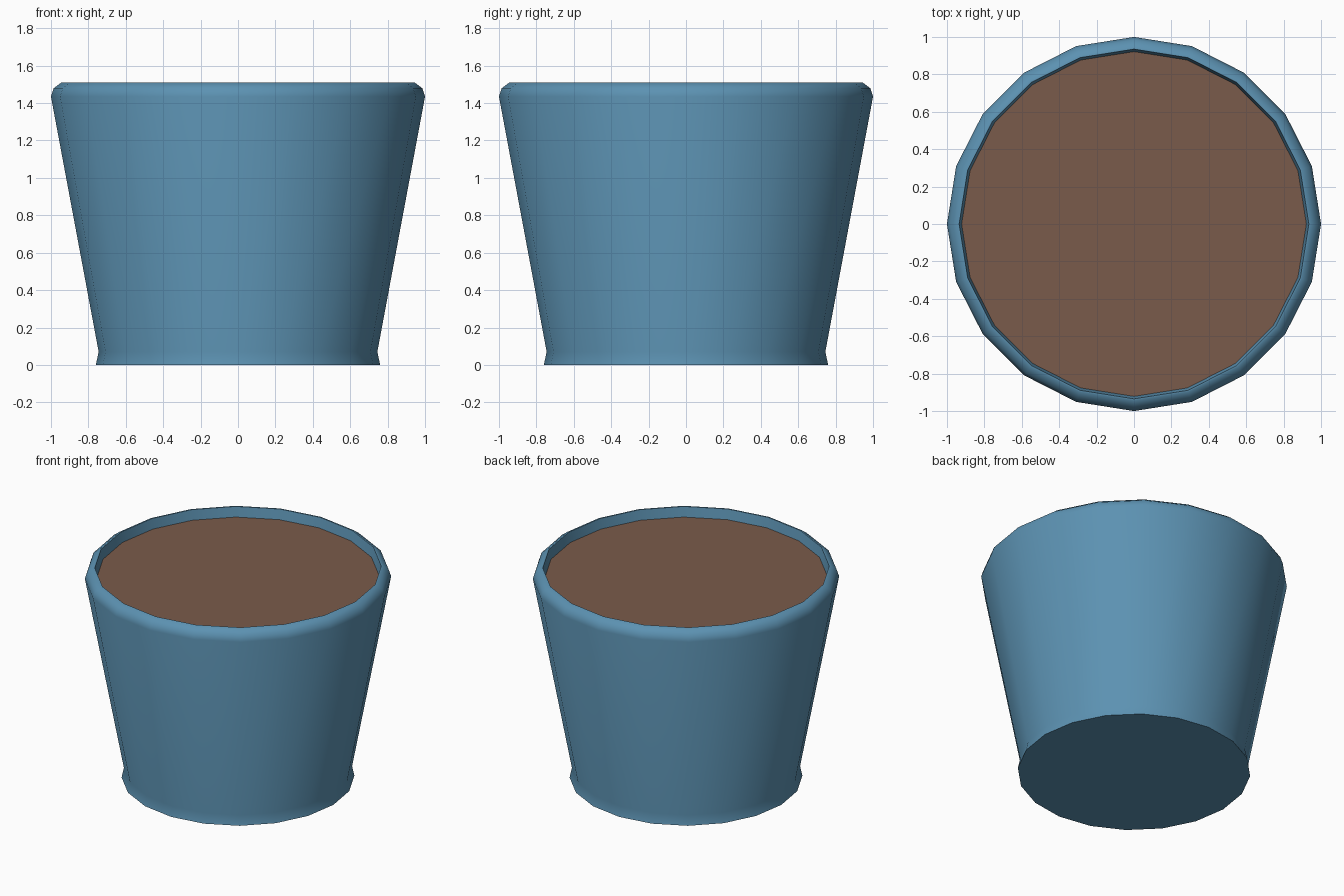
import bpy
import bmesh
import math

SIDES = 20

cube = bpy.data.objects.get("Cube")
if cube:
    bpy.data.objects.remove(cube, do_unlink=True)


def make_material(name, colour):
    mat = bpy.data.materials.new(name)
    mat.use_nodes = True
    mat.diffuse_color = colour
    mat.node_tree.nodes["Principled BSDF"].inputs["Base Color"].default_value = colour
    return mat


def lathe(name, profile, mat):
    """Turn an (radius, height) profile around z; radius 0 closes an end."""
    bm = bmesh.new()
    rings = []
    for radius, z in profile:
        rings.append([bm.verts.new((radius * math.cos(math.tau * i / SIDES),
                                    radius * math.sin(math.tau * i / SIDES), z))
                      for i in range(SIDES)])
    for low, high in zip(rings, rings[1:]):
        for i in range(SIDES):
            j = (i + 1) % SIDES
            bm.faces.new((low[i], low[j], high[j], high[i]))
    # Single flat polygons cap both ends
    bm.faces.new(rings[0][::-1])
    bm.faces.new(rings[-1])
    bmesh.ops.recalc_face_normals(bm, faces=bm.faces)
    mesh = bpy.data.meshes.new(name)
    bm.to_mesh(mesh)
    bm.free()
    mesh.materials.append(mat)
    obj = bpy.data.objects.new(name, mesh)
    bpy.context.collection.objects.link(obj)
    bpy.ops.object.select_all(action='DESELECT')
    obj.select_set(True)
    bpy.context.view_layer.objects.active = obj
    bpy.ops.object.shade_smooth_by_angle(angle=math.radians(55))
    return obj


glaze = make_material("blue_glaze", (0.107, 0.287, 0.445, 1))
earth = make_material("brown_soil", (0.195, 0.105, 0.070, 1))

# Pot: flared foot, tapered wall, rounded rim, inner wall and hidden floor
lathe("pot", [(0.76, 0), (0.745, 0.07), (1.0, 1.435), (0.985, 1.48),
              (0.945, 1.51), (0.935, 1.51), (0.91, 1.38)], glaze)

# Soil filling the pot just below the rim
lathe("soil", [(0.908, 1.39), (0.922, 1.44)], earth)
